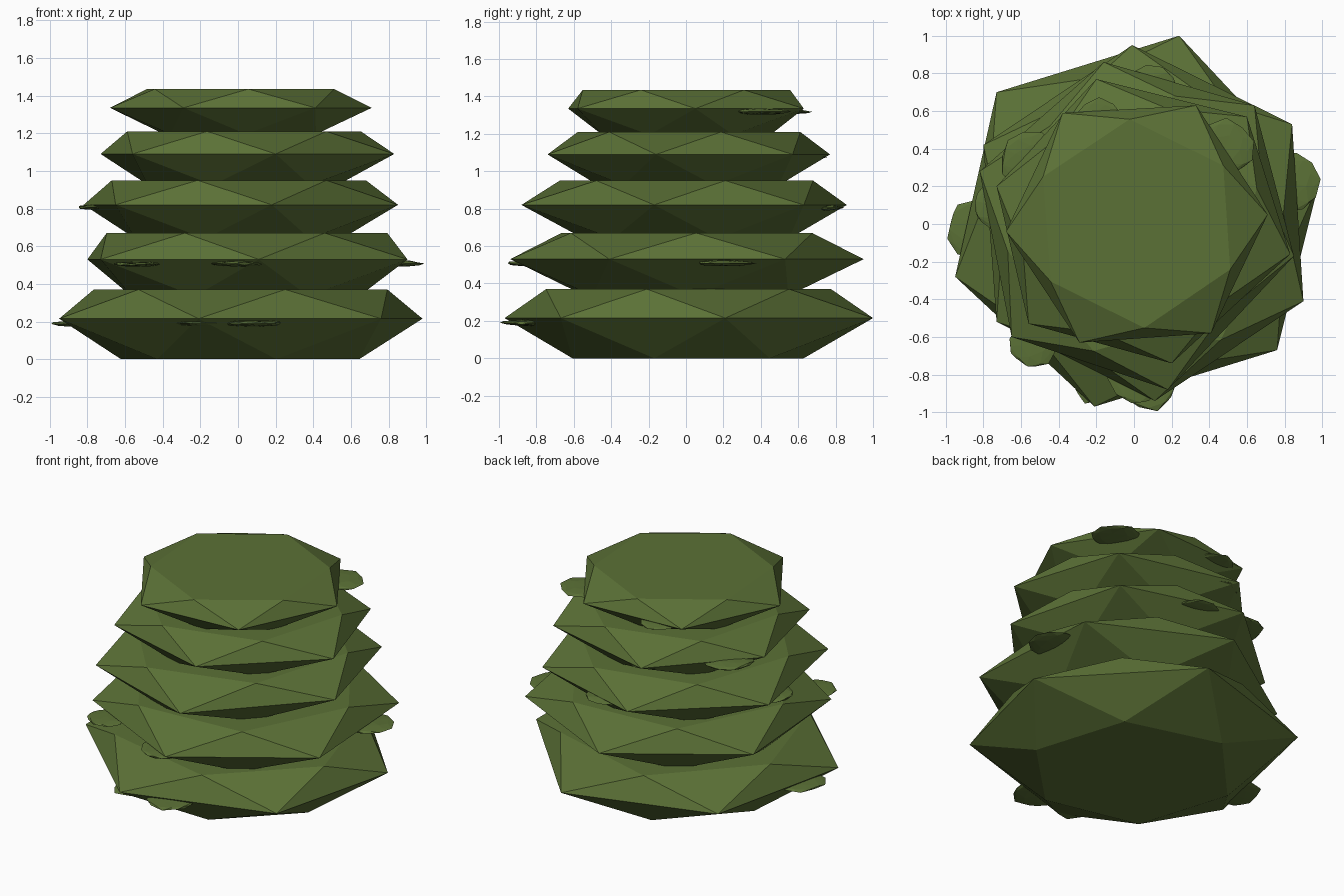
import bpy, bmesh, math, random
from mathutils import Vector

if "Cube" in bpy.data.objects:
    bpy.data.objects.remove(bpy.data.objects["Cube"])

random.seed(4)
mat = bpy.data.materials.new("foliage_green")
mat.diffuse_color = (0.105, 0.165, 0.037, 1)
mat.use_nodes = True
mat.node_tree.nodes["Principled BSDF"].inputs["Base Color"].default_value = mat.diffuse_color


def finish(bm, name):
    bmesh.ops.recalc_face_normals(bm, faces=bm.faces)
    me = bpy.data.meshes.new(name)
    bm.to_mesh(me)
    bm.free()
    me.materials.append(mat)
    ob = bpy.data.objects.new(name, me)
    bpy.context.collection.objects.link(ob)
    return ob


def tier(name, z0, z1, z2, rim):
    """Faceted tier: wide rim with twisted smaller hexagons above and below."""
    bm = bmesh.new()
    pts = [Vector(p) for p in rim]
    n = len(pts)
    mids = [(pts[i] + pts[(i + 1) % n]) / 2 for i in range(n)]
    mid = [bm.verts.new((p.x, p.y, z1)) for p in pts]
    for z, scale in ((z0, 0.74), (z2, 0.912)):
        ring = [bm.verts.new((m.x * scale, m.y * scale, z)) for m in mids]
        bm.faces.new(ring)
        for i in range(n):
            j = (i + 1) % n
            bm.faces.new((mid[i], mid[j], ring[i]))
            bm.faces.new((ring[i], mid[j], ring[j]))
    finish(bm, name)


def leaf_clump(name, x, y, z, r):
    """Small flattened, irregular clump tucked under a rim."""
    bm = bmesh.new()
    bmesh.ops.create_icosphere(bm, subdivisions=2, radius=r)
    for v in bm.verts:
        v.co *= random.uniform(0.85, 1.05)
        v.co.z *= 0.11
    ob = finish(bm, name)
    ob.location = (x, y, z)
    ob.rotation_euler.z = random.uniform(0, math.tau)


# Five stacked tiers: bottom, rim and top heights, then rim corners
tiers = [
    (0.0, 0.215, 0.37, [(0.24, 1.0), (-0.73, 0.70), (-0.95, -0.28),
                        (-0.21, -0.97), (0.76, -0.67), (0.98, 0.21)]),
    (0.335, 0.53, 0.67, [(-0.01, 0.95), (-0.80, 0.42), (-0.73, -0.52),
                         (0.11, -0.94), (0.90, -0.41), (0.84, 0.53)]),
    (0.64, 0.82, 0.95, [(-0.16, 0.86), (-0.82, 0.28), (-0.65, -0.60),
                        (0.18, -0.88), (0.85, -0.17), (0.64, 0.63)]),
    (0.925, 1.09, 1.21, [(-0.20, 0.77), (-0.73, 0.20), (-0.56, -0.53),
                         (0.20, -0.74), (0.83, -0.16), (0.60, 0.57)]),
    (1.195, 1.335, 1.435, [(-0.38, 0.59), (-0.68, -0.04), (-0.29, -0.63),
                           (0.41, -0.58), (0.71, 0.05), (0.33, 0.63)]),
]
for i, t in enumerate(tiers):
    tier(f"foliage_tier_{i + 1}", *t)

# Leaf clumps around the rims
clumps = [
    (-0.84, -0.03, 0.187, 0.16), (0.08, -0.83, 0.19, 0.17), (-0.20, -0.82, 0.19, 0.14),
    (0.83, 0.22, 0.508, 0.16), (0.02, -0.80, 0.508, 0.16), (-0.54, -0.64, 0.505, 0.13),
    (-0.71, 0.10, 0.807, 0.15), (0.10, 0.71, 0.805, 0.14),
    (-0.56, 0.34, 1.08, 0.16), (-0.15, 0.62, 1.075, 0.13),
    (0.48, 0.40, 1.32, 0.16), (-0.18, 0.53, 1.318, 0.14),
]
for i, c in enumerate(clumps):
    leaf_clump(f"leaf_clump_{i + 1}", *c)
